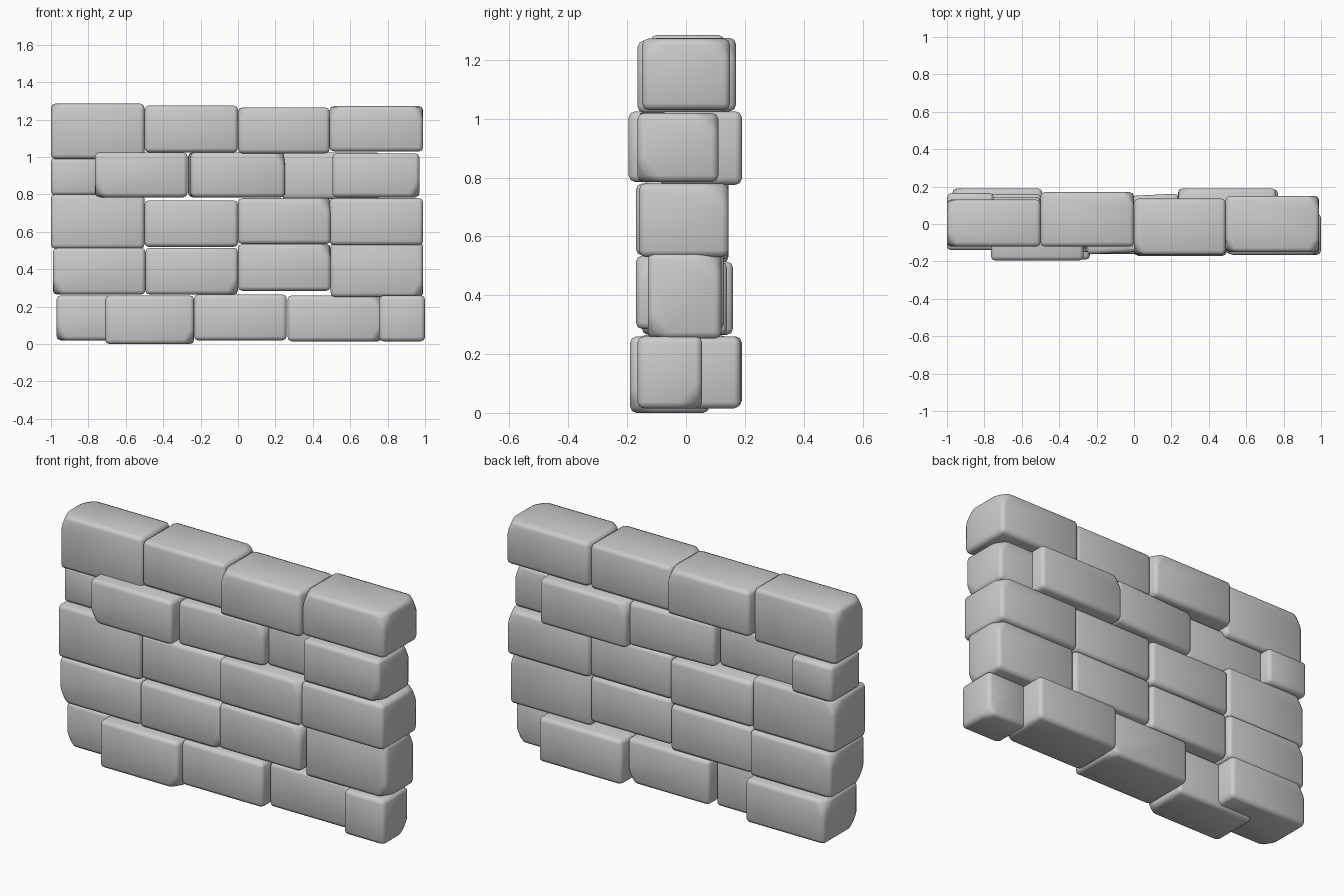
import bpy, bmesh, math
from mathutils import Vector, Matrix

if "Cube" in bpy.data.objects:
    bpy.data.objects.remove(bpy.data.objects["Cube"])


def brick(name, x, y, z, chips="", rot=0):
    """Rounded stone block between bounds; chips lists corners as signs of x, y, z."""
    lo = Vector((x[0], y[0], z[0]))
    hi = Vector((x[1], y[1], z[1]))
    c, half = (lo + hi) / 2, (hi - lo) / 2
    bm = bmesh.new()
    bmesh.ops.create_cube(bm, size=2)
    bmesh.ops.scale(bm, vec=half, verts=bm.verts)
    for code in chips.split():
        s = Vector([1 if ch == "+" else -1 for ch in code])
        corner = Vector([s[i] * half[i] for i in range(3)])
        cut = corner - Vector((s.x * 0.045, 0, 0))
        normal = Vector((s.x / 0.045, s.y / 0.07, s.z / 0.075)).normalized()
        geom = bm.verts[:] + bm.edges[:] + bm.faces[:]
        res = bmesh.ops.bisect_plane(bm, geom=geom, plane_co=cut, plane_no=normal, clear_outer=True)
        edges = [e for e in res["geom_cut"] if isinstance(e, bmesh.types.BMEdge)]
        bmesh.ops.contextual_create(bm, geom=edges)
    bmesh.ops.recalc_face_normals(bm, faces=bm.faces)
    bmesh.ops.rotate(bm, cent=(0, 0, 0), matrix=Matrix.Rotation(math.radians(rot), 3, 'Z'), verts=bm.verts)
    for f in bm.faces:
        f.smooth = True
    me = bpy.data.meshes.new(name)
    bm.to_mesh(me)
    bm.free()
    ob = bpy.data.objects.new(name, me)
    ob.location = c
    bpy.context.collection.objects.link(ob)
    b = ob.modifiers.new("Rounded edges", 'BEVEL')
    b.width, b.segments, b.limit_method = 0.022, 2, 'ANGLE'
    b.angle_limit = math.radians(20)


# Courses from bottom to top: x range, y range, z range, chipped corners, turn
courses = [
    [((-0.97, -0.49), (-0.11, 0.19), (0.02, 0.26), "--- -++"),
     ((-0.71, -0.235), (-0.19, 0.08), (0.0, 0.26), "+--"),
     ((-0.235, 0.26), (-0.16, 0.14), (0.02, 0.265), "++-"),
     ((0.265, 0.77), (-0.11, 0.185), (0.015, 0.26), "+-- +-+"),
     ((0.755, 1.0), (-0.165, 0.055), (0.015, 0.26), "++-")],
    [((-0.99, -0.495), (-0.14, 0.16), (0.265, 0.515), "--- -++"),
     ((-0.495, 0.0), (-0.15, 0.14), (0.265, 0.515), "+--"),
     ((0.0, 0.495), (-0.17, 0.13), (0.285, 0.535), "+-+"),
     ((0.495, 0.99), (-0.13, 0.12), (0.252, 0.545), "+-- +++")],
    [((-1.0, -0.5), (-0.14, 0.145), (0.51, 0.80), "-++"),
     ((-0.5, 0.0), (-0.13, 0.145), (0.52, 0.768), ""),
     ((0.0, 0.495), (-0.17, 0.13), (0.535, 0.78), "+-+"),
     ((0.49, 0.99), (-0.16, 0.145), (0.53, 0.78), "+++")],
    [((-1.0, -0.75), (-0.09, 0.165), (0.795, 0.995), ""),
     ((-0.765, -0.27), (-0.195, 0.10), (0.785, 1.025), "---"),
     ((-0.26, 0.245), (-0.15, 0.15), (0.785, 1.025), "+-+", 3),
     ((0.235, 0.76), (-0.09, 0.19), (0.775, 1.025), "-++"),
     ((0.505, 0.97), (-0.165, 0.11), (0.785, 1.02), "+-- +++")],
    [((-1.0, -0.5), (-0.12, 0.13), (0.99, 1.285), "--+ -++"),
     ((-0.5, 0.0), (-0.12, 0.17), (1.025, 1.275), "+++"),
     ((0.0, 0.49), (-0.165, 0.135), (1.02, 1.265), "--+"),
     ((0.49, 0.99), (-0.15, 0.15), (1.03, 1.272), "+-+ +++ --+")],
]
for r, course in enumerate(courses, 1):
    for i, spec in enumerate(course, 1):
        brick(f"brick_row{r}_{i}", *spec)
